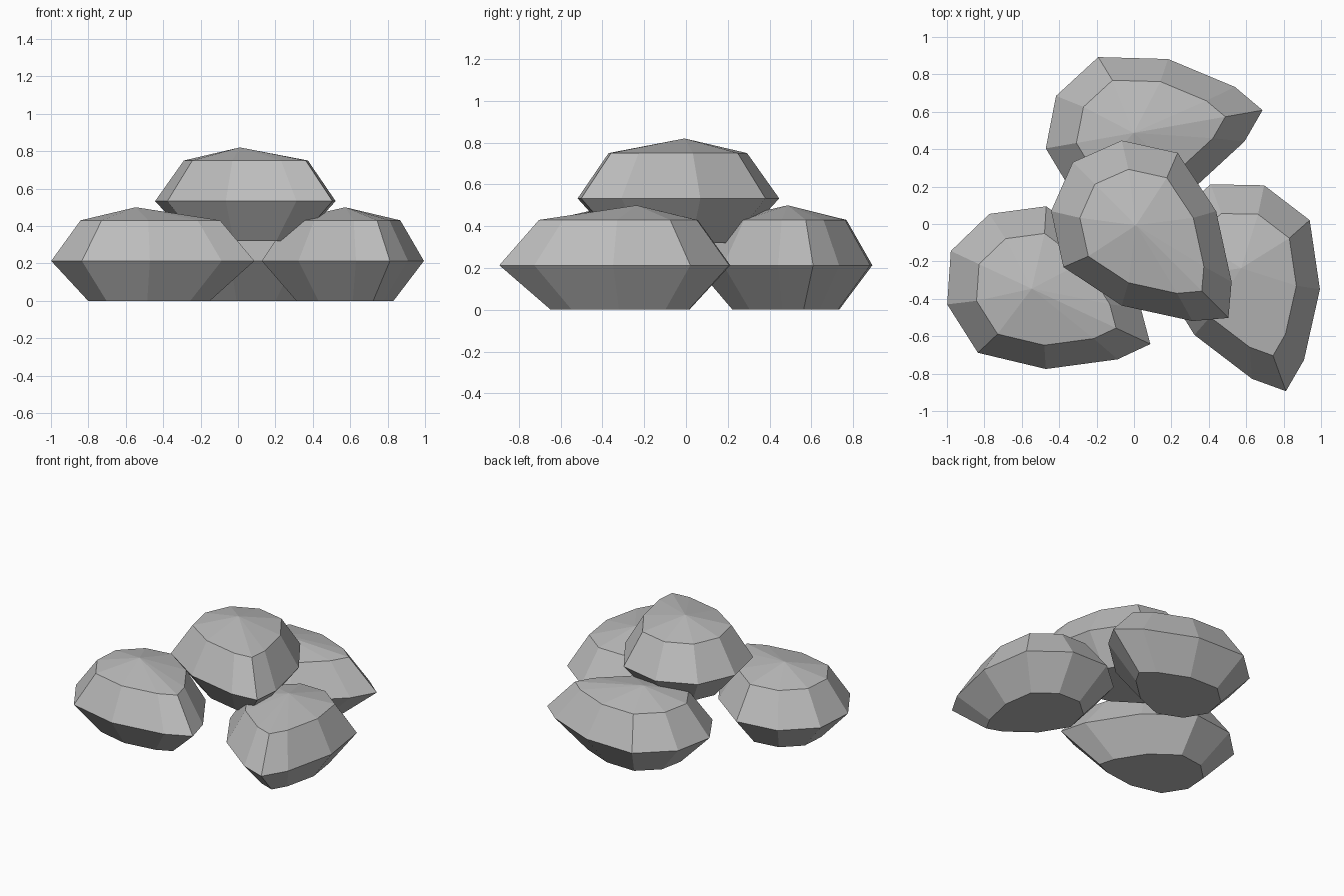
import bpy
import bmesh
from math import radians

cube = bpy.data.objects.get("Cube")
if cube:
    bpy.data.objects.remove(cube, do_unlink=True)

# Single stone colour
stone = bpy.data.materials.new("stone_grey")
stone.use_nodes = True
grey = (0.5, 0.5, 0.5, 1.0)
stone.diffuse_color = grey
stone.node_tree.nodes["Principled BSDF"].inputs["Base Color"].default_value = grey
stone.node_tree.nodes["Principled BSDF"].inputs["Roughness"].default_value = 0.9

# Half of the teardrop outline, from the tip to the blunt end
HALF = [(0.70, 0), (0.576, 0.148), (0.25, 0.357), (-0.116, 0.432),
        (-0.374, 0.267), (-0.477, 0)]
OUTLINE = HALF + [(x, -y) for x, y in HALF[-2:0:-1]]

# Rings as (height, scale, shift toward the tip)
RINGS = [(0, 0.60, 0.018), (0.213, 1.0, 0), (0.43, 0.687, 0.017)]
PEAK = 0.50


def rock_mesh():
    bm = bmesh.new()
    rings = [[bm.verts.new((x * s + dx, y * s, z)) for x, y in OUTLINE]
             for z, s, dx in RINGS]
    peak = bm.verts.new((0, 0, PEAK))
    n = len(OUTLINE)
    bm.faces.new(rings[0][::-1])
    for i in range(n):
        j = (i + 1) % n
        for low, high in zip(rings, rings[1:]):
            bm.faces.new((low[i], low[j], high[j], high[i]))
        bm.faces.new((rings[-1][i], rings[-1][j], peak))
    bmesh.ops.recalc_face_normals(bm, faces=bm.faces)
    mesh = bpy.data.meshes.new("rock")
    bm.to_mesh(mesh)
    bm.free()
    mesh.materials.append(stone)
    return mesh


# Three rocks on the ground and one stacked on top
mesh = rock_mesh()
for name, location, angle in [
    ("rock_right", (-0.547, -0.346, 0), -25),
    ("rock_left", (0.573, -0.236, 0), -70),
    ("rock_back", (-0.002, 0.487, 0), 10),
    ("rock_top", (0.01, -0.007, 0.32), -45),
]:
    rock = bpy.data.objects.new(name, mesh)
    rock.location = location
    rock.rotation_euler.z = radians(angle)
    bpy.context.collection.objects.link(rock)
